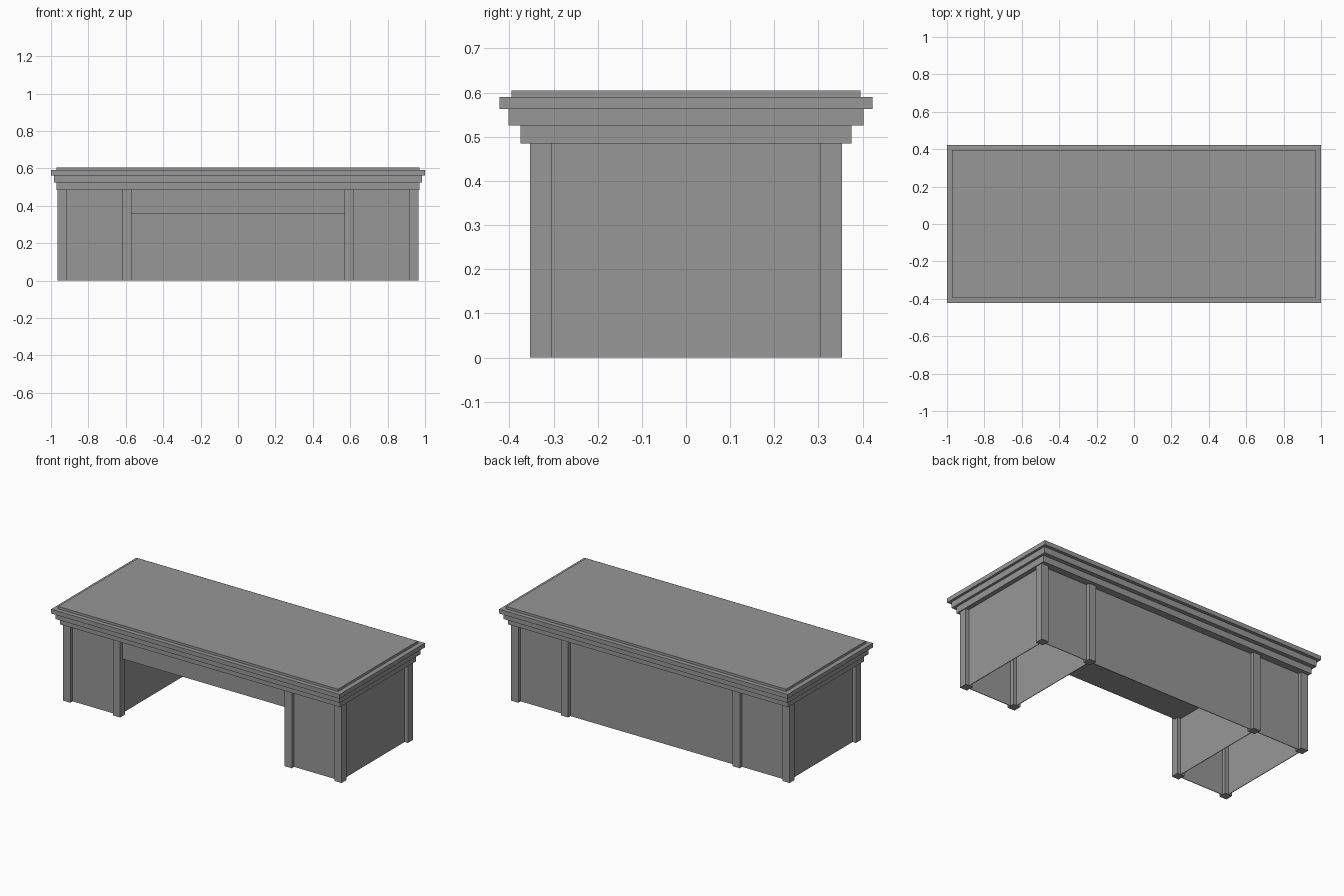
import bpy

# Remove the default cube
cube = bpy.data.objects.get("Cube")
if cube:
    bpy.data.objects.remove(cube, do_unlink=True)

# Single flat colour
grey = bpy.data.materials.new("desk grey")
grey.use_nodes = True
colour = (0.31, 0.31, 0.31, 1)
grey.diffuse_color = colour
grey.node_tree.nodes["Principled BSDF"].inputs["Base Color"].default_value = colour


def box(name, x, y, z):
    """Add a box from (low, high) limits on each axis."""
    limits = (x, y, z)
    bpy.ops.mesh.primitive_cube_add(size=1)
    ob = bpy.context.object
    ob.name = ob.data.name = name
    for v in ob.data.vertices:
        v.co = [lo + (c + 0.5) * (hi - lo) for c, (lo, hi) in zip(v.co, limits)]
    ob.data.materials.append(grey)
    return ob


def around(centre, half):
    return (centre - half, centre + half)


BODY_TOP = 0.485
POST = 0.025          # half width of a post
PANEL = 0.002         # half thickness of a panel
OUTER_X, INNER_X, SIDE_Y = 0.94, 0.595, 0.328
APRON_BOTTOM = 0.357
full_height = (0, BODY_TOP)

# Stepped moulding and writing surface
tiers = [
    ("lower_moulding", 0.97, 0.375, BODY_TOP, 0.525),
    ("middle_moulding", 0.985, 0.402, 0.525, 0.563),
    ("top_slab", 1.0, 0.422, 0.563, 0.59),
    ("writing_surface", 0.97, 0.395, 0.59, 0.605),
]
for name, hx, hy, low, high in tiers:
    box(name, (-hx, hx), (-hy, hy), (low, high))

# Two hollow pedestals: posts with thin recessed panels between them
for side, s in (("left", 1), ("right", -1)):
    for place, px in (("outer", OUTER_X), ("inner", INNER_X)):
        box(f"{side}_{place}_panel", around(s * px, PANEL), (-SIDE_Y, SIDE_Y), full_height)
        for end, e in (("front", -1), ("back", 1)):
            box(f"{side}_{place}_{end}_post", around(s * px, POST),
                around(e * SIDE_Y, POST), full_height)
    span = sorted((s * INNER_X, s * OUTER_X))
    for end, e in (("front", -1), ("back", 1)):
        box(f"{side}_pedestal_{end}_panel", span, around(e * SIDE_Y, PANEL), full_height)

# Centre drawer box over the kneehole, and the back modesty panel
box("centre_drawer", (-INNER_X, INNER_X), (-SIDE_Y, SIDE_Y), (APRON_BOTTOM, BODY_TOP))
box("modesty_panel", (-INNER_X, INNER_X), around(SIDE_Y, PANEL), full_height)
